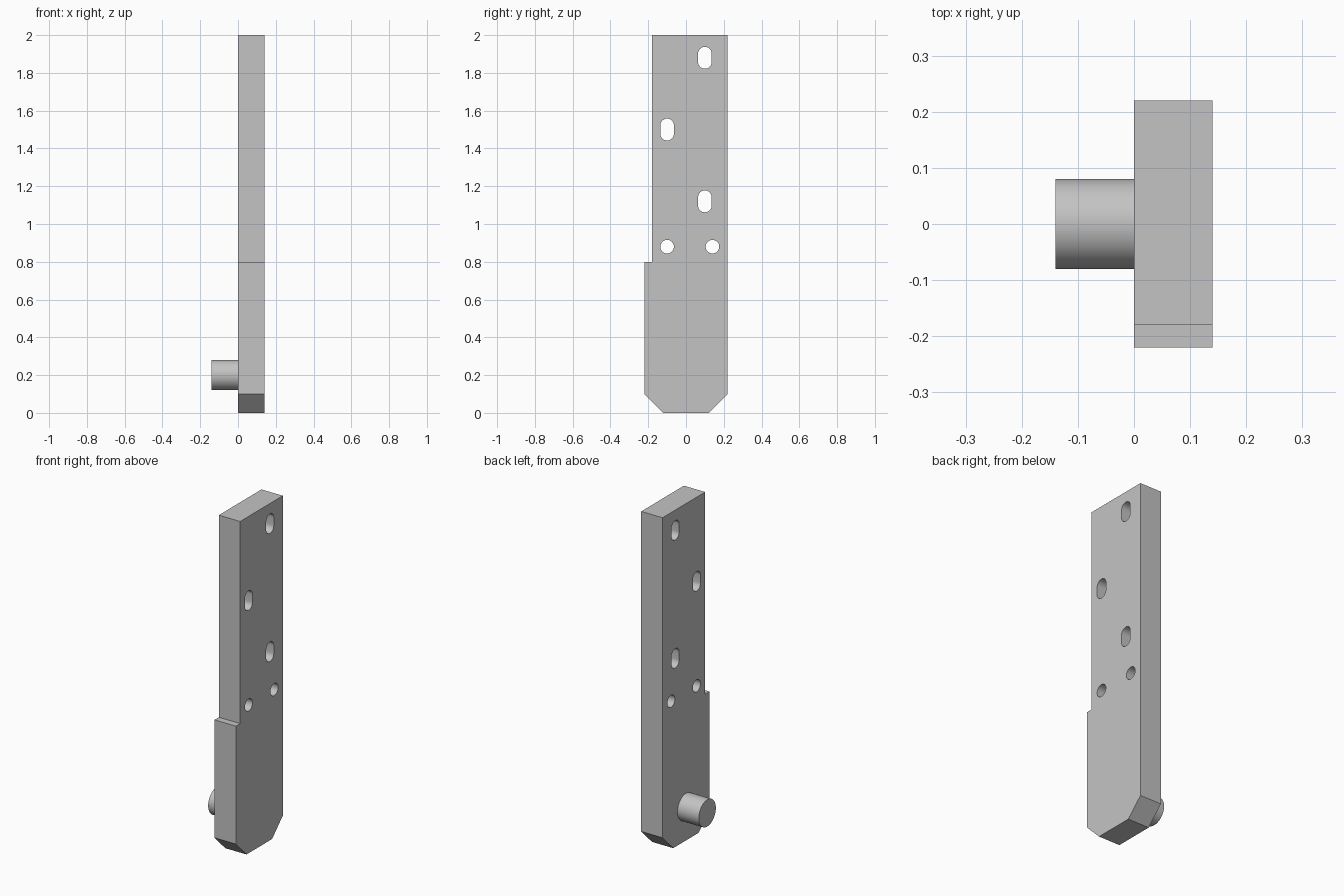
import bpy, bmesh, math
from mathutils import Matrix

if "Cube" in bpy.data.objects:
    bpy.data.objects.remove(bpy.data.objects["Cube"])

grey = bpy.data.materials.new("plain grey")
grey.diffuse_color = (0.55, 0.55, 0.55, 1)
grey.use_nodes = True
grey.node_tree.nodes["Principled BSDF"].inputs["Base Color"].default_value = grey.diffuse_color


def prism(name, outline, x0, x1):
    """Extrude a (y, z) outline along x."""
    bm = bmesh.new()
    face = bm.faces.new([bm.verts.new((x0, y, z)) for y, z in outline])
    ext = bmesh.ops.extrude_face_region(bm, geom=[face])["geom"]
    bmesh.ops.translate(bm, vec=(x1 - x0, 0, 0),
                        verts=[g for g in ext if isinstance(g, bmesh.types.BMVert)])
    bmesh.ops.recalc_face_normals(bm, faces=bm.faces)
    mesh = bpy.data.meshes.new(name)
    bm.to_mesh(mesh)
    bm.free()
    mesh.materials.append(grey)
    obj = bpy.data.objects.new(name, mesh)
    bpy.context.collection.objects.link(obj)
    return obj


def slot(y, z, r, half=0.0, n=32):
    """Round (half = 0) or vertically stretched slot outline."""
    pts = []
    for side in (0, 1):
        shift = half if side == 0 else -half
        last = n // 2 + (1 if half else 0)
        for i in range(last):
            a = math.pi * side + 2 * math.pi * i / n
            pts.append((y + r * math.cos(a), z + shift + r * math.sin(a)))
    return pts


def smooth(obj):
    bpy.ops.object.select_all(action='DESELECT')
    obj.select_set(True)
    bpy.context.view_layer.objects.active = obj
    bpy.ops.object.shade_smooth_by_angle(angle=math.radians(30))


# Flat plate with a stepped front edge and chamfered foot
T = 0.14
plate = prism("plate", [(-0.12, 0), (0.12, 0), (0.22, 0.1), (0.22, 2), (-0.18, 2),
                        (-0.18, 0.8), (-0.22, 0.8), (-0.22, 0.1)], 0, T)

# Three slots and two round holes through the plate
holes = [(0.1, 1.88, 0.022), (-0.1, 1.5, 0.022), (0.1, 1.12, 0.022),
         (-0.1, 0.88, 0), (0.14, 0.88, 0)]
cutters = []
for y, z, half in holes:
    cutter = prism("hole_cutter", slot(y, z, 0.036, half), -0.05, T + 0.05)
    cutter.hide_render = True
    mod = plate.modifiers.new("hole", 'BOOLEAN')
    mod.operation, mod.solver, mod.object = 'DIFFERENCE', 'EXACT', cutter
    cutters.append(cutter)
bpy.context.view_layer.update()
plate.data = bpy.data.meshes.new_from_object(
    plate.evaluated_get(bpy.context.evaluated_depsgraph_get()))
plate.modifiers.clear()
for cutter in cutters:
    bpy.data.objects.remove(cutter)
smooth(plate)

# Round pin standing out of the side near the foot
pin = prism("pin", slot(0, 0.2, 0.08, n=64), -T, 0)
smooth(pin)
